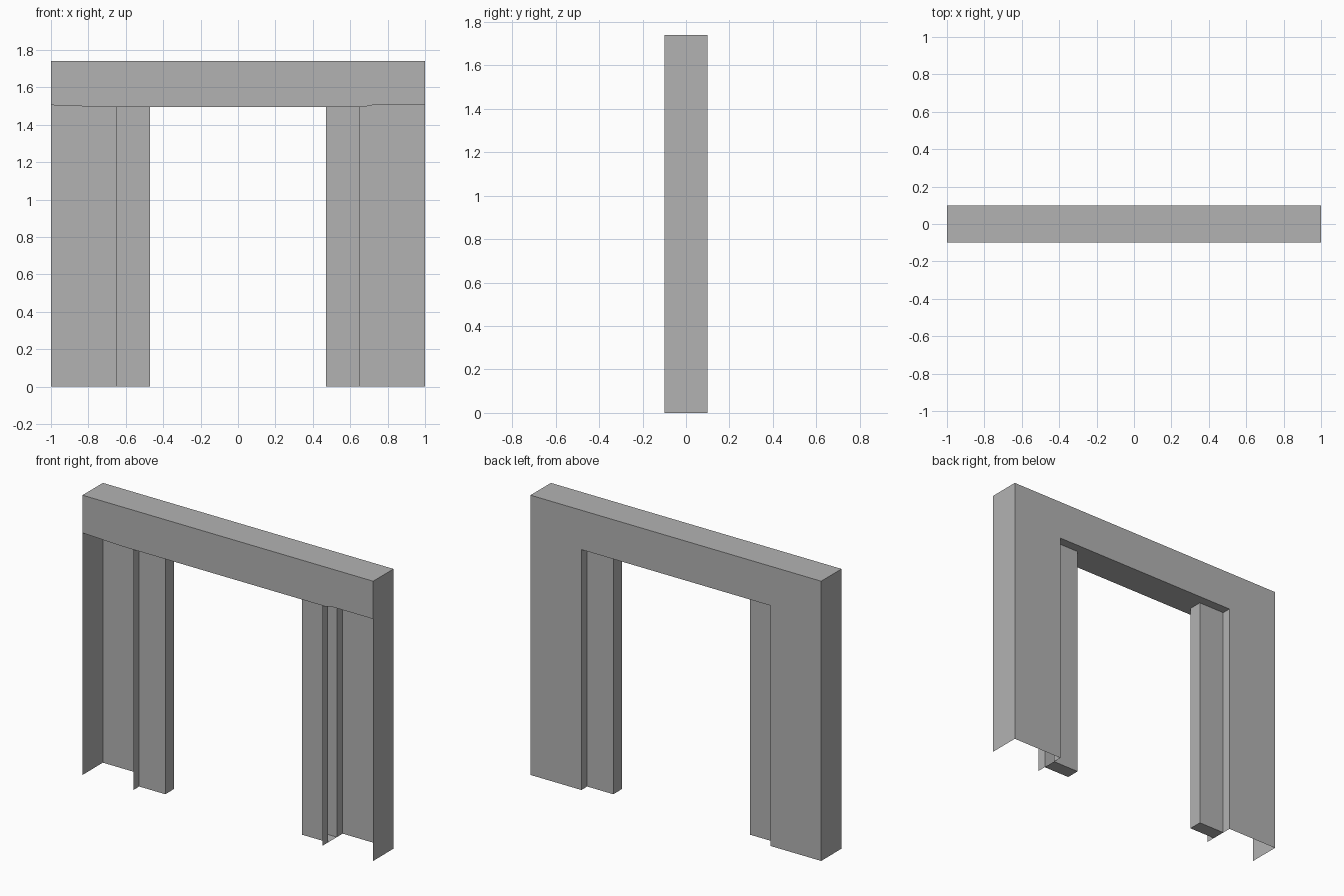
import bpy

cube = bpy.data.objects.get("Cube")
if cube:
    bpy.data.objects.remove(cube, do_unlink=True)

# Main dimensions
TOP, HEAD = 1.74, 1.495
OUTER, JAMB, INNER = 1.0, 0.65, 0.47
DEPTH, POST = 0.1, 0.043

grey = bpy.data.materials.new("plain_grey")
grey.use_nodes = True
colour = (0.45, 0.45, 0.45, 1)
grey.diffuse_color = colour
grey.node_tree.nodes["Principled BSDF"].inputs["Base Color"].default_value = colour


def add_part(name, verts, faces, mirror=False):
    mesh = bpy.data.meshes.new(name)
    mesh.from_pydata(verts, [], faces)
    mesh.materials.append(grey)
    obj = bpy.data.objects.new(name, mesh)
    bpy.context.collection.objects.link(obj)
    if mirror:
        obj.modifiers.new("mirror", 'MIRROR').use_mirror_merge = False
    return obj


def sheet(name, path, bottom, top, mirror=False):
    """Extrude a plan outline upward into an open, thin wall."""
    n = len(path)
    verts = [(x, y, z) for z in (bottom, top) for x, y in path]
    faces = [(i, i + 1, n + i + 1, n + i) for i in range(n - 1)]
    return add_part(name, verts, faces, mirror)


# Leg casing: outer side, back panel, return, inner post and front fin
leg_plan = [(OUTER, -DEPTH), (OUTER, DEPTH), (JAMB, DEPTH), (JAMB, POST),
            (INNER, POST), (INNER, -POST), (JAMB, -POST), (JAMB, -DEPTH)]
sheet("leg_casings", leg_plan, 0, HEAD, mirror=True)

# Closed foot under each inner post
add_part("post_feet",
         [(INNER, -POST, 0), (INNER, POST, 0), (JAMB, POST, 0), (JAMB, -POST, 0)],
         [(0, 1, 2, 3)], mirror=True)

# Lintel: back and ends
lintel_plan = [(OUTER, -DEPTH), (OUTER, DEPTH), (-OUTER, DEPTH), (-OUTER, -DEPTH)]
sheet("lintel_back_and_ends", lintel_plan, HEAD, TOP)

# Lintel front, its lower edge lifting slightly over the legs
edge = [(-OUTER, 0.01), (-0.72, 0), (0.67, 0), (0.72, 0.01), (OUTER, 0.01)]
front = [(x, -DEPTH, HEAD + lift) for x, lift in edge]
front += [(OUTER, -DEPTH, TOP), (-OUTER, -DEPTH, TOP)]
add_part("lintel_front", front, [tuple(range(len(front)))])

# Lintel top
add_part("lintel_top", [(x, y, TOP) for x, y in lintel_plan], [(0, 1, 2, 3)])

# Lintel underside across the opening
add_part("lintel_underside",
         [(-JAMB, -DEPTH, HEAD), (-JAMB, DEPTH, HEAD),
          (JAMB, DEPTH, HEAD), (JAMB, -DEPTH, HEAD)],
         [(0, 1, 2, 3)])
